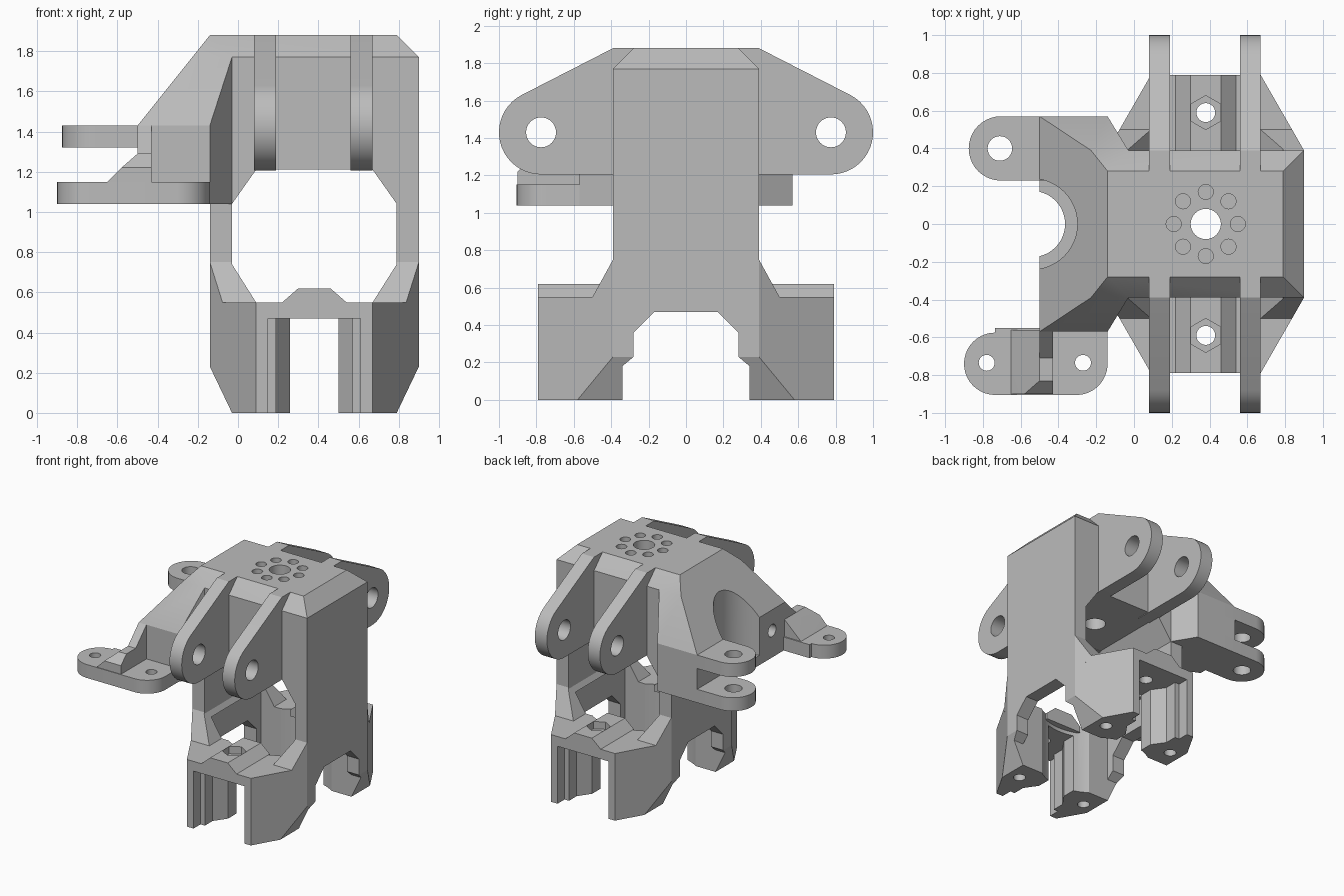
import bpy, bmesh, math
from mathutils import Vector

if "Cube" in bpy.data.objects:
    bpy.data.objects.remove(bpy.data.objects["Cube"])

grey = bpy.data.materials.new("plain grey")
grey.use_nodes = True
grey.diffuse_color = (0.5, 0.5, 0.5, 1)
grey.node_tree.nodes["Principled BSDF"].inputs["Base Color"].default_value = (0.5, 0.5, 0.5, 1)


def finish(name, bm):
    bmesh.ops.recalc_face_normals(bm, faces=bm.faces)
    mesh = bpy.data.meshes.new(name)
    bm.to_mesh(mesh)
    bm.free()
    mesh.materials.append(grey)
    ob = bpy.data.objects.new(name, mesh)
    bpy.context.collection.objects.link(ob)
    return ob


def hull(name, pts):
    bm = bmesh.new()
    for p in pts:
        bm.verts.new(p)
    out = bmesh.ops.convex_hull(bm, input=bm.verts)
    spare = {g for g in out["geom_interior"] if isinstance(g, bmesh.types.BMVert)}
    bmesh.ops.delete(bm, geom=list(spare), context="VERTS")
    bmesh.ops.dissolve_limit(bm, angle_limit=0.01, verts=bm.verts, edges=bm.edges)
    return finish(name, bm)


def prism(name, outline, axis, a, b):
    """Extrude a 2D outline along an axis from a to b."""
    def place(u, v, t):
        return {"X": (t, u, v), "Y": (u, t, v), "Z": (u, v, t)}[axis]
    bm = bmesh.new()
    face = bm.faces.new([bm.verts.new(place(u, v, a)) for u, v in outline])
    top = bmesh.ops.extrude_face_region(bm, geom=[face])["geom"]
    shift = Vector(place(0, 0, b - a))
    bmesh.ops.translate(bm, vec=shift, verts=[g for g in top if isinstance(g, bmesh.types.BMVert)])
    return finish(name, bm)


def arc(cx, cy, r, start, end, n=20):
    angles = [math.radians(start + (end - start) * i / n) for i in range(n + 1)]
    return [(cx + r * math.cos(t), cy + r * math.sin(t)) for t in angles]


def rod(u, v, r, axis, a, b, n=32, turn=0):
    return prism("cutter", arc(u, v, r, turn, turn + 360, n)[:-1], axis, a, b)


def boolean(ob, others, kind="DIFFERENCE"):
    for other in others:
        mod = ob.modifiers.new("cut", "BOOLEAN")
        mod.operation, mod.solver, mod.object = kind, "EXACT", other
        bpy.context.view_layer.objects.active = ob
        bpy.ops.object.modifier_apply(modifier=mod.name)
        bpy.data.objects.remove(other)
    return ob


def mirrored(half):
    """Complete an outline by mirroring it in its first coordinate."""
    return half + [(-u, v) for u, v in reversed(half)]


CX = 0.38     # centre line of the main housing
S = (-1, 1)


def housing(dx, y, z):
    return [(CX + sx * dx, sy * y, z) for sx in S for sy in S]


# Housing: roofed column, flared shoulder, hexagonal foot
body = hull("housing", housing(0.52, 0.39, 0.4) + housing(0.52, 0.39, 1.77)
            + [(x, s * 0.28, 1.88) for x in (-0.14, 0.79) for s in S])
shoulder = hull("shoulder", housing(0.52, 0.39, 0.75)
                + [p for z in (0.5, 0.55) for p in housing(0.52, 0.39, z) + housing(0.457, 0.5, z)])
foot = hull("foot", [p for z in (0, 0.55) for p in housing(0.29, 0.79, z)]
            + [p for z in (0, 0.12) for p in housing(0.41, 0.58, z)]
            + [p for z in (0.23, 0.55) for p in housing(0.52, 0.39, z)])
# Sloping wing on the right side
wing = hull("wing", [(x, s * y, z) for s in S for x, y, z in (
    (-0.14, 0.28, 1.88), (-0.03, 0.39, 1.77), (-0.228, 0.39, 1.77), (-0.14, 0.57, 1.43),
    (-0.5, 0.57, 1.43), (-0.14, 0.57, 1.04), (-0.5, 0.57, 1.04), (-0.03, 0.39, 1.04))])
boolean(body, [shoulder, foot, wing], "UNION")

# Window, hollow foot, side arches and slotted ends
window = [(CX + u, v) for u, v in mirrored([(0.29, 0.55), (0.41, 0.74), (0.41, 1.04), (0.29, 1.21)])]
arch = mirrored([(0.34, -0.1), (0.34, 0.18), (0.28, 0.23), (0.28, 0.36), (0.17, 0.47)])
slot = mirrored([(0.23, -0.9), (0.23, -0.7), (0.19, -0.7), (0.19, -0.6), (0.12, -0.5),
                 (0.12, 0.5), (0.19, 0.6), (0.19, 0.7), (0.23, 0.7), (0.23, 0.9)])
slot = [(CX + u, v) for u, v in slot]
hollow = [(CX + sx * 0.41, sx * sy * 0.34) for sx in S for sy in S]
boolean(body, [prism("cutter", window, "Y", -1.1, 1.1),
               prism("cutter", hollow, "Z", -0.1, 0.7),
               rod(CX, 0, 0.41, "Z", -0.1, 0.7, 48),
               prism("cutter", arch, "X", -0.5, 1.2),
               prism("cutter", slot, "Z", -0.1, 0.47)])

# Raised nut seats on the foot, with hex pockets and bolt holes
for s in S:
    seat = mirrored([(0.16, 0.5), (0.16, 0.55), (0.08, 0.62)])
    boolean(body, [prism("seat", [(CX + u, v) for u, v in seat], "Y", s * 0.36, s * 0.79)], "UNION")
    boolean(body, [rod(CX, s * 0.59, 0.09, "Z", 0.56, 0.8, 6, 90),
                   rod(CX, s * 0.59, 0.05, "Z", 0.4, 0.8)])
    boolean(body, [rod(CX + sx * 0.31, s * 0.5, 0.045, "Z", -0.1, 0.3) for sx in S])

# Roof bore with a ring of small holes
boolean(body, [rod(CX, 0, 0.08, "Z", 1.1, 2)])
for i in range(8):
    t = math.pi * i / 4
    boolean(body, [rod(CX + 0.17 * math.cos(t), 0.17 * math.sin(t), 0.04, "Z", 1.76, 2, 20)])

# Stepped round notch and set hole in the wing
boolean(body, [rod(-0.54, 0, 0.175, "Z", 0.9, 2, 48), rod(-0.54, 0, 0.24, "Z", 1.12, 2, 48),
               rod(-0.4, 1.26, 0.05, "X", -0.6, -0.25)])
parts = [body]

# Four pivot lugs
for side, s in (("front", -1), ("back", 1)):
    for hand, x in (("right", 0.08), ("left", 0.56)):
        outline = arc(0.775, 1.43, 0.225, -90, 62) + [(0.39, 1.88), (0.28, 1.88), (0.28, 1.205)]
        lug = prism(f"{side}_{hand}_lug", [(s * u, v) for u, v in outline], "X", x, x + 0.11)
        parts.append(boolean(lug, [rod(s * 0.775, 1.43, 0.08, "X", 0, 0.8)]))

# Rear fork: two stacked ears
for name, z in (("upper", 1.32), ("lower", 1.04)):
    outline = arc(-0.705, 0.4, 0.17, 90, 270) + [(-0.4, 0.23), (-0.4, 0.57)]
    ear = prism(f"{name}_fork_ear", outline, "Z", z, z + 0.11)
    parts.append(boolean(ear, [rod(-0.71, 0.4, 0.065, "Z", 0.9, 1.6)]))

# Front foot plate with rounded ends and two holes
outline = arc(-0.735, -0.74, 0.165, 90, 270) + arc(-0.305, -0.74, 0.165, -90, 0) + [(-0.14, -0.55), (-0.735, -0.55)]
plate = prism("mounting_plate", outline, "Z", 1.04, 1.15)
boolean(plate, [rod(x, -0.735, 0.042, "Z", 0.9, 1.3) for x in (-0.78, -0.27)])
parts.append(plate)

# Ramp and upright gusset on the plate
parts.append(hull("plate_ramp", [(x, y, 1.14) for x in (-0.65, -0.43) for y in (-0.56, -0.9)]
                  + [(-0.65, -0.56, 1.15), (-0.65, -0.9, 1.15), (-0.58, -0.9, 1.22), (-0.43, -0.9, 1.22)]
                  + [(x, y, 1.29) for x in (-0.5, -0.43) for y in (-0.56, -0.83)]))
parts.append(prism("plate_gusset", [(-0.56, 1.2), (-0.71, 1.2), (-0.71, 1.29), (-0.57, 1.43), (-0.56, 1.43)],
                   "X", -0.5, -0.43))

# Smooth the rounds, keep hard edges
bpy.ops.object.select_all(action="DESELECT")
for ob in parts:
    ob.select_set(True)
bpy.context.view_layer.objects.active = body
bpy.ops.object.shade_smooth_by_angle(angle=math.radians(25))
